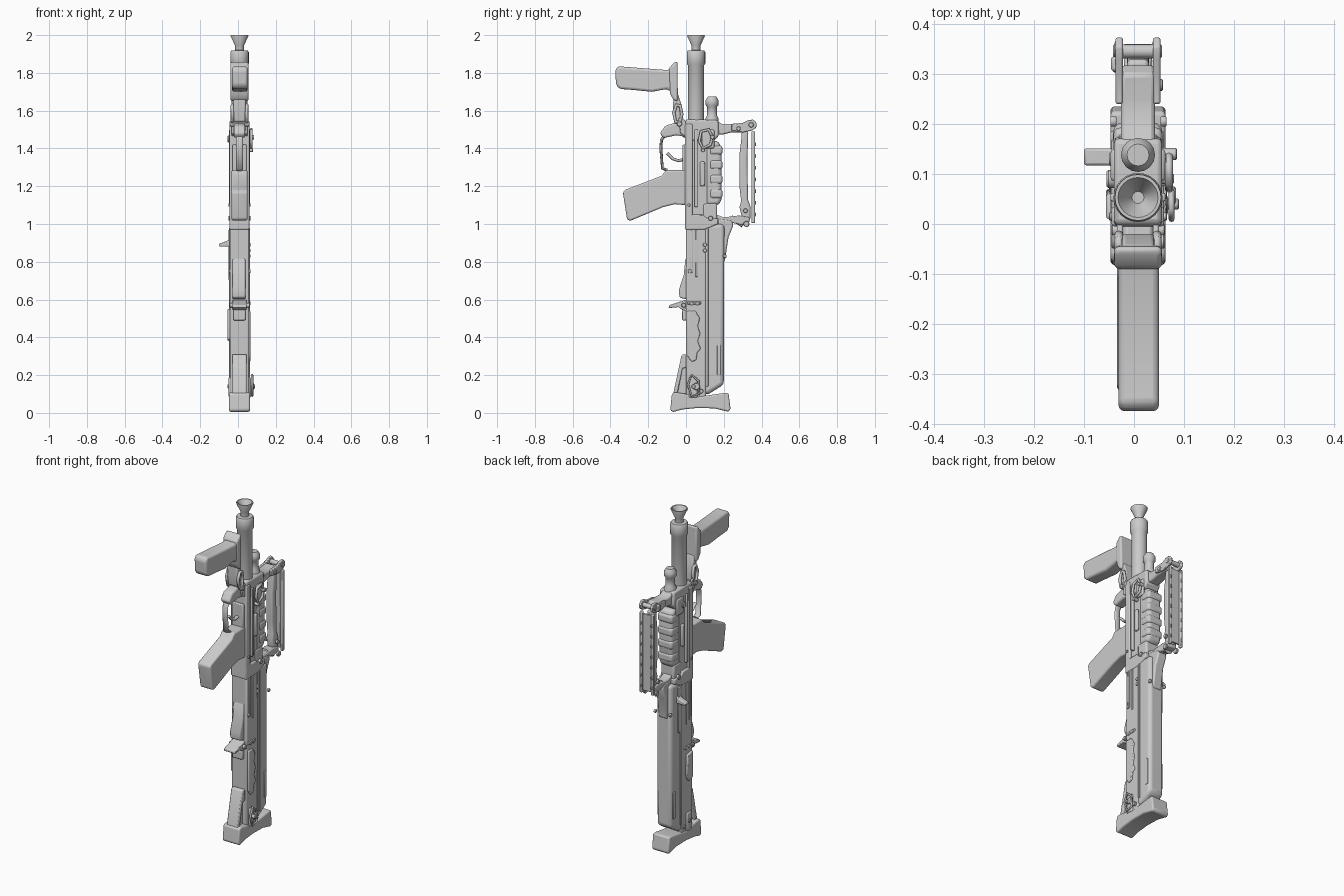
import bpy, bmesh, math
from mathutils import Vector

CX = 0.008  # centre plane of the body


def finish(name, bm, bevel=0, seg=2):
    bmesh.ops.recalc_face_normals(bm, faces=bm.faces)
    me = bpy.data.meshes.new(name)
    bm.to_mesh(me)
    bm.free()
    ob = bpy.data.objects.new(name, me)
    bpy.context.collection.objects.link(ob)
    if bevel:
        m = ob.modifiers.new("bevel", 'BEVEL')
        m.width, m.segments, m.limit_method = bevel, seg, 'ANGLE'
        m.angle_limit = math.radians(35)
    bpy.context.view_layer.objects.active = ob
    ob.select_set(True)
    bpy.ops.object.shade_smooth_by_angle(angle=math.radians(40))
    ob.select_set(False)
    return ob


def prism(name, pts, x0, x1, bevel=0.006, seg=2):
    """Side profile of (y, z) points extruded across x."""
    bm = bmesh.new()
    f = bm.faces.new([bm.verts.new((x0, y, z)) for y, z in pts])
    r = bmesh.ops.extrude_face_region(bm, geom=[f])
    bmesh.ops.translate(bm, vec=(x1 - x0, 0, 0),
                        verts=[v for v in r['geom'] if isinstance(v, bmesh.types.BMVert)])
    return finish(name, bm, bevel, seg)


def box(name, x0, x1, y0, y1, z0, z1, bevel=0.006, seg=2):
    return prism(name, [(y0, z0), (y1, z0), (y1, z1), (y0, z1)], x0, x1, bevel, seg)


def lathe(name, cx, cy, prof, n=24):
    """Turned part about a vertical axis from (radius, z) points."""
    bm = bmesh.new()
    rings = [[bm.verts.new((cx + r * math.cos(2 * math.pi * i / n),
                            cy + r * math.sin(2 * math.pi * i / n), z)) for i in range(n)]
             for r, z in prof]
    for a, b in zip(rings, rings[1:]):
        for i in range(n):
            bm.faces.new((a[i], a[(i + 1) % n], b[(i + 1) % n], b[i]))
    bm.faces.new(rings[0])
    bm.faces.new(rings[-1])
    return finish(name, bm)


def pin(name, x0, x1, y, z, r, n=14):
    return prism(name, [(y + r * math.cos(2 * math.pi * i / n), z + r * math.sin(2 * math.pi * i / n))
                        for i in range(n)], x0, x1, r * 0.2, 1)


def rod(name, pts, r, x=CX, wide=1.0, cyclic=False):
    """Round bar along (y, z) points, optionally flattened across x."""
    cu = bpy.data.curves.new(name, 'CURVE')
    cu.dimensions, cu.bevel_depth, cu.bevel_resolution = '3D', r, 2
    cu.use_fill_caps = True
    sp = cu.splines.new('POLY')
    sp.points.add(len(pts) - 1)
    for p, (y, z) in zip(sp.points, pts):
        p.co = (0, y, z, 1)
    sp.use_cyclic_u = cyclic
    ob = bpy.data.objects.new(name, cu)
    ob.location.x, ob.scale.x = x, wide
    bpy.context.collection.objects.link(ob)
    return ob


# barrel sleeve with hollow flared muzzle, and gas plug behind it
lathe("barrel", CX, 0.053, [(0.043, 1.5), (0.043, 1.84), (0.049, 1.85), (0.049, 1.91), (0.044, 1.918),
      (0.023, 1.92), (0.024, 1.945), (0.047, 1.995), (0.046, 2.0), (0.04, 2.0), (0.012, 1.95)])
lathe("gas_plug", CX, 0.138, [(0.034, 1.5), (0.034, 1.56), (0.026, 1.575), (0.026, 1.62),
                              (0.034, 1.63), (0.034, 1.655), (0.022, 1.675)], 16)

# upper receiver
box("receiver_core", -0.032, 0.048, 0.0, 0.115, 1.0, 1.53)
box("receiver_lower_rail", -0.045, 0.06, -0.005, 0.035, 0.98, 1.53)
prism("receiver_collar", [(-0.005, 0.97), (0.1, 0.97), (0.17, 1.0), (0.17, 1.03), (0.11, 1.03),
                          (0.09, 1.05), (-0.005, 1.05)], -0.045, 0.06)
prism("front_block", [(-0.005, 1.44), (0.15, 1.44), (0.175, 1.47), (0.17, 1.55), (0.0, 1.555),
                      (-0.005, 1.53)], -0.04, 0.056, 0.01)
box("rear_block", -0.035, 0.051, 0.09, 0.165, 1.0, 1.11, 0.01)
prism("handguard", [(0.105, 1.1), (0.175, 1.1), (0.188, 1.13), (0.188, 1.4), (0.172, 1.44),
                    (0.105, 1.44)], -0.036, 0.052, 0.018, 3)
for i in range(4):
    z = 1.135 + i * 0.077
    box("handguard_rib", -0.041, 0.057, 0.125, 0.193, z, z + 0.05, 0.014, 3)
for x0, x1 in ((-0.047, -0.03), (0.046, 0.063)):
    box("side_plate", x0, x1, 0.045, 0.062, 1.09, 1.5, 0.004)
    box("side_spring_cover", x0, x1, 0.075, 0.1, 1.2, 1.33, 0.006)
    box("side_lug", x0, x1, 0.085, 0.15, 1.4, 1.5, 0.008)
    pin("receiver_pin", x0 - .003, x1 + .003, 0.13, 1.03, 0.013)
    pin("receiver_pin", x0 - .003, x1 + .003, 0.015, 1.1, 0.008)
rod("sling_loop", [(0.09, 1.4), (0.13, 1.42), (0.14, 1.46), (0.12, 1.5), (0.08, 1.49), (0.07, 1.44)],
    0.008, 0.07, 1, True)
pin("sling_stud", 0.05, 0.086, 0.14, 1.46, 0.012)
pin("sling_stud", 0.05, 0.08, 0.09, 1.39, 0.01)
pin("takedown_stud", -0.055, -0.03, 0.09, 1.45, 0.018)

# lower receiver: front trunk and chamfered rear housing
box("trunk", -0.043, 0.058, 0.0, 0.105, 0.08, 0.99, 0.007)
prism("rear_housing", [(0.09, 0.1), (0.12, 0.1), (0.2, 0.15), (0.203, 1.0), (0.09, 1.0)],
      -0.042, 0.057, 0.02, 3)
prism("rear_wedge", [(0.17, 0.8), (0.205, 0.8), (0.225, 0.93), (0.25, 0.99), (0.245, 1.02), (0.17, 1.03)],
      -0.022, 0.038, 0.008)
for s in (-1, 1):
    x0, x1 = sorted((CX + s * 0.045, CX + s * 0.055))
    box("trunk_rib", x0, x1, 0.02, 0.035, 0.74, 0.97, 0.003)
    box("trunk_rib", x0, x1, 0.05, 0.062, 0.72, 0.97, 0.003)
    box("housing_edge", x0, x1, 0.108, 0.118, 0.14, 0.98, 0.003)
    for y, z in ((0.1, 0.89), (0.1, 0.86), (0.02, 0.75), (0.205, 0.83), (0.03, 0.58), (0.06, 0.58)):
        pin("trunk_rivet", x0, x1 + 0.002, y, z, 0.011, 10)
    box("rear_dent", x0, x1 - 0.003, 0.165, 0.185, 0.2, 0.36, 0.003)
    box("trunk_crossbar", x0, x1, 0.005, 0.08, 0.575, 0.59, 0.004)
# ejection ports with scalloped rear edge
prism("ejection_cover", [(0.008, 0.3), (0.03, 0.27), (0.055, 0.28), (0.06, 0.32), (0.078, 0.34), (0.062, 0.38),
      (0.076, 0.42), (0.062, 0.46), (0.074, 0.5), (0.05, 0.54), (0.008, 0.54)], 0.05, 0.066, 0.005)
prism("left_port_cover", [(0.01, 0.39), (0.05, 0.38), (0.07, 0.42), (0.06, 0.54), (0.01, 0.55)],
      -0.056, -0.04, 0.006)
# cocking handle on the left
box("cocking_slot", -0.049, -0.035, 0.115, 0.14, 0.7, 0.97, 0.003)
bm = bmesh.new()
ring = [(-0.04, 0.92), (-0.06, 0.91), (-0.1, 0.895), (-0.1, 0.88), (-0.04, 0.88)]
f = bm.faces.new([bm.verts.new((x, 0.117, z)) for x, z in ring])
r = bmesh.ops.extrude_face_region(bm, geom=[f])
bmesh.ops.translate(bm, vec=(0, 0.034, 0), verts=[v for v in r['geom'] if isinstance(v, bmesh.types.BMVert)])
finish("cocking_handle", bm, 0.005)

# magazine housing lip and catch lever
prism("magazine_lip", [(0.01, 0.83), (-0.004, 0.81), (-0.012, 0.73), (-0.038, 0.65), (-0.034, 0.61),
                       (0.01, 0.6)], -0.03, 0.04, 0.01)
prism("magazine_catch", [(0.005, 0.6), (-0.03, 0.59), (-0.09, 0.57), (-0.092, 0.555), (-0.04, 0.56),
                         (-0.02, 0.545), (0.005, 0.55)], -0.03, 0.045, 0.004)
box("catch_spring_box", -0.025, 0.04, -0.02, 0.005, 0.49, 0.545, 0.006)
pin("catch_pin", -0.045, 0.062, -0.012, 0.57, 0.012)

# butt plate, concave underneath, with open triangular brace
prism("butt", [(-0.083, 0.015), (-0.07, 0.004), (-0.02, 0.018), (0.06, 0.026), (0.15, 0.024), (0.225, 0.006),
      (0.236, 0.02), (0.225, 0.105), (0.2, 0.105), (0.13, 0.095), (0.06, 0.085), (0.0, 0.1), (-0.06, 0.11),
      (-0.075, 0.1)], -0.047, 0.063, 0.016, 3)
prism("butt_brace", [(-0.07, 0.09), (-0.025, 0.3), (-0.018, 0.31), (0.003, 0.31), (0.003, 0.24),
                     (-0.018, 0.235), (-0.045, 0.1)], -0.03, 0.046, 0.006)
prism("butt_brace_web", [(-0.052, 0.1), (-0.02, 0.25), (0.002, 0.25), (0.002, 0.1)], -0.012, 0.03, 0.003)
box("butt_lug", -0.05, 0.068, 0.015, 0.06, 0.08, 0.19, 0.008)
pin("butt_pin", -0.055, 0.09, 0.04, 0.14, 0.011)
pin("butt_pin_head", 0.074, 0.084, 0.055, 0.14, 0.02)
pin("butt_pin", -0.05, 0.072, 0.08, 0.115, 0.012)
rod("butt_sling_loop", [(0.03, 0.09), (0.07, 0.1), (0.065, 0.17), (0.03, 0.2), (0.01, 0.15)],
    0.006, 0.075, 1, True)

# pistol grip
prism("pistol_grip", [(0.0, 1.285), (-0.105, 1.285), (-0.13, 1.255), (-0.325, 1.18), (-0.334, 1.165),
      (-0.312, 1.025), (-0.295, 1.017), (-0.12, 1.09), (-0.06, 1.105), (0.0, 1.1)], -0.034, 0.05, 0.018, 3)

# trigger and its guard
rod("trigger_guard", [(-0.1, 1.285), (-0.125, 1.295), (-0.133, 1.4), (-0.13, 1.445), (-0.105, 1.48),
                      (-0.06, 1.5), (0.0, 1.46)], 0.008, CX, 2.3)
rod("trigger", [(0.0, 1.345), (-0.04, 1.335), (-0.07, 1.345), (-0.1, 1.375)], 0.008, CX, 1.4)
box("trigger_housing", -0.03, 0.045, -0.018, 0.01, 1.27, 1.42, 0.005)
prism("guard_bracket", [(0.005, 1.46), (-0.05, 1.47), (-0.12, 1.455), (-0.138, 1.48), (-0.11, 1.52),
                        (-0.06, 1.535), (0.005, 1.53)], -0.022, 0.038, 0.01, 3)

# folding foregrip with arm and hinge
prism("foregrip", [(-0.045, 1.835), (-0.1, 1.815), (-0.36, 1.835), (-0.375, 1.815), (-0.37, 1.735),
      (-0.35, 1.715), (-0.28, 1.71), (-0.18, 1.7), (-0.1, 1.715), (-0.07, 1.69), (-0.045, 1.67)], -0.031, 0.05, 0.02, 3)
prism("foregrip_plate", [(-0.045, 1.86), (-0.062, 1.855), (-0.09, 1.825), (-0.085, 1.69), (-0.065, 1.655),
                         (-0.043, 1.65)], -0.04, 0.056, 0.01, 3)
prism("foregrip_arm", [(-0.065, 1.69), (-0.043, 1.69), (-0.02, 1.62), (-0.02, 1.54), (-0.06, 1.54),
                       (-0.07, 1.6)], -0.025, 0.041, 0.008)
for s in (-1, 1):
    rod("hinge_link", [(-0.055, 1.54), (-0.065, 1.59), (-0.05, 1.63), (-0.03, 1.625), (-0.022, 1.58),
                       (-0.03, 1.54)], 0.009, CX + s * 0.038, 1, True)
    prism("hinge_cheek", [(-0.04, 1.56), (-0.015, 1.56), (0.02, 1.52), (0.02, 1.45), (-0.03, 1.48)],
          CX + s * 0.03, CX + s * 0.042, 0.004)
pin("hinge_pin", -0.045, 0.062, -0.035, 1.53, 0.014)

# carry handle: forked upper bracket, lower bracket, curved inner grip, outer leg pair
prism("upper_bracket", [(0.14, 1.47), (0.2, 1.475), (0.24, 1.485), (0.3, 1.485), (0.32, 1.5), (0.3, 1.535),
                        (0.25, 1.53), (0.19, 1.53), (0.16, 1.55), (0.14, 1.55)], -0.026, 0.042, 0.008)
prism("lower_bracket", [(0.15, 1.0), (0.23, 1.01), (0.29, 0.995), (0.335, 1.005), (0.335, 1.035),
                        (0.28, 1.045), (0.2, 1.035), (0.16, 1.05)], -0.02, 0.036, 0.006)
prism("handle_grip", [(0.3, 1.02), (0.34, 1.02), (0.342, 1.09), (0.328, 1.13), (0.325, 1.35), (0.33, 1.49),
                      (0.295, 1.49), (0.292, 1.44), (0.283, 1.37), (0.283, 1.2), (0.292, 1.12),
                      (0.283, 1.09)], -0.014, 0.03, 0.01, 3)
for s in (-1, 1):
    x0, x1 = sorted((CX + s * 0.03, CX + s * 0.045))
    prism("fork_plate", [(0.24, 1.495), (0.3, 1.485), (0.35, 1.495), (0.372, 1.51), (0.373, 1.535),
                         (0.355, 1.553), (0.33, 1.55), (0.3, 1.535), (0.24, 1.53)], x0, x1, 0.004)
    box("leg", x0 - 0.002, x1, 0.346, 0.366, 1.005, 1.49, 0.005)
    pin("leg_foot", x0, x1, 0.32, 1.0, 0.016)
    pin("grip_screw", x0 - 0.005, x1 - 0.005, 0.315, 1.07, 0.012)
    for i in range(7):
        box("leg_rivet", x0 + 0.002, x1 - 0.002, 0.355, 0.37, 1.04 + i * 0.062, 1.06 + i * 0.062, 0.003)
box("leg_web", -0.02, 0.036, 0.35, 0.36, 1.02, 1.48, 0.003)
pin("fork_pivot", -0.042, 0.056, 0.345, 1.525, 0.014)
box("fork_stud", -0.046, -0.03, 0.305, 0.335, 1.495, 1.535, 0.006)
pin("bracket_screw", -0.03, 0.058, 0.278, 1.505, 0.012)
rod("leg_strut", [(0.24, 1.04), (0.27, 1.01), (0.3, 0.99)], 0.009, CX, 2.5)
